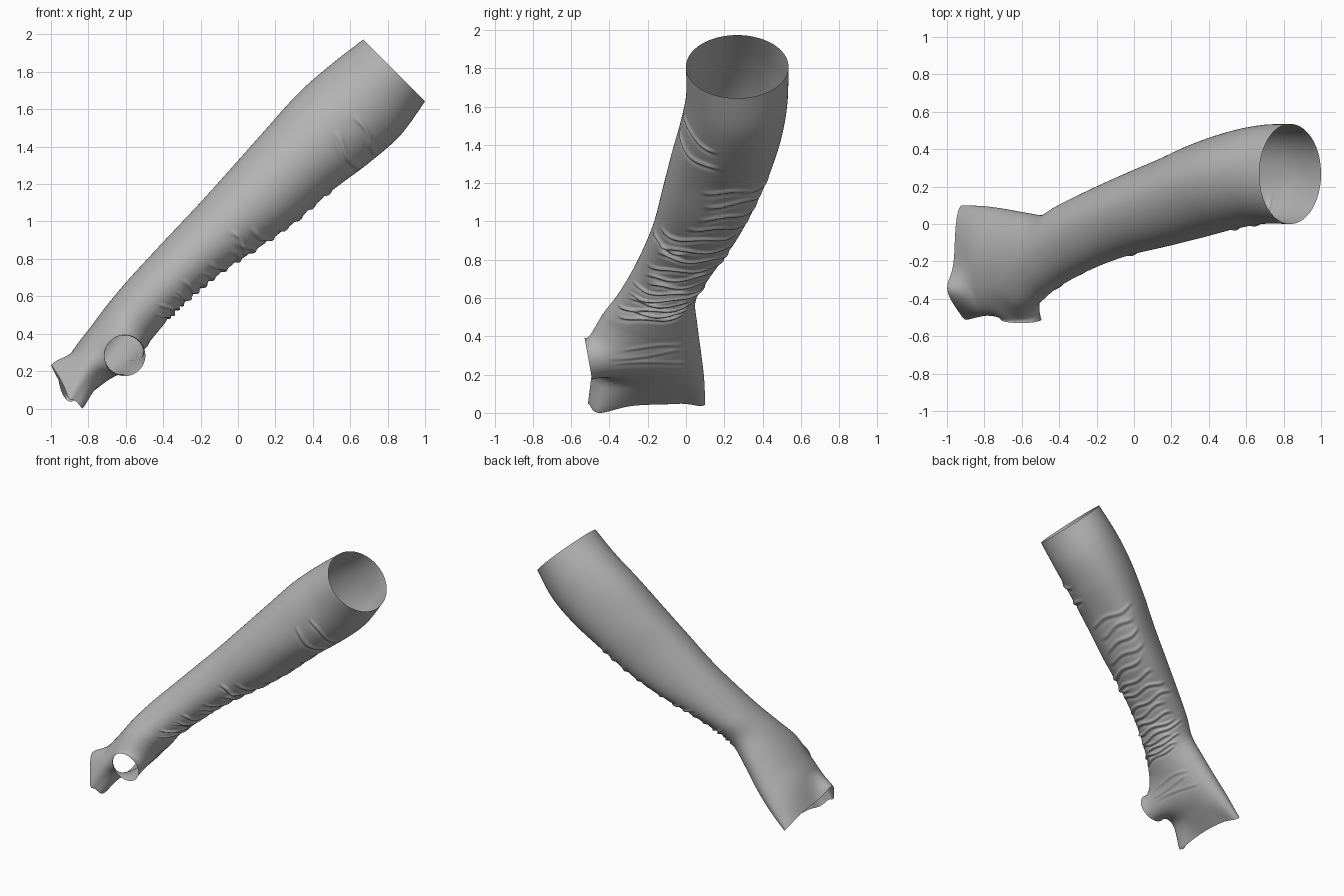
import bpy, bmesh, math, random
from mathutils import Vector

random.seed(4)
cube = bpy.data.objects.get("Cube")
if cube:
    bpy.data.objects.remove(cube, do_unlink=True)

# Cross-sections from elbow to knuckles:
# upper x, z / lower x, z / front y, back y / lean of the back edge in x, z
SECTIONS = [
    (0.67, 1.97, 1.00, 1.64, 0.00, 0.535, 0.00, 0.00),
    (0.49, 1.83, 0.87, 1.46, 0.00, 0.53, 0.02, -0.02),
    (0.32, 1.68, 0.70, 1.31, -0.03, 0.50, 0.04, -0.04),
    (0.14, 1.48, 0.50, 1.16, -0.08, 0.44, 0.05, -0.05),
    (-0.02, 1.30, 0.30, 0.99, -0.125, 0.36, 0.05, -0.05),
    (-0.20, 1.10, 0.10, 0.85, -0.17, 0.275, 0.04, -0.04),
    (-0.36, 0.93, -0.08, 0.73, -0.23, 0.19, 0.02, -0.02),
    (-0.50, 0.78, -0.23, 0.61, -0.30, 0.11, 0.00, 0.00),
    (-0.60, 0.67, -0.35, 0.50, -0.37, 0.05, 0.00, 0.00),
    (-0.70, 0.55, -0.46, 0.37, -0.46, 0.06, 0.00, -0.01),
    (-0.79, 0.43, -0.59, 0.23, -0.485, 0.08, 0.00, -0.03),
    (-0.88, 0.31, -0.72, 0.13, -0.49, 0.095, 0.00, -0.05),
    (-0.96, 0.15, -0.845, 0.04, -0.50, 0.10, -0.015, -0.05),
]
LAST = len(SECTIONS) - 1
ROWS_PER, COLS = 26, 112


def section(k):
    """Catmull-Rom blend of the section table at position k."""
    i = min(int(k), LAST - 1)
    t = k - i
    p0, p1, p2, p3 = (SECTIONS[max(0, min(LAST, i + d))] for d in (-1, 0, 1, 2))
    return [0.5 * (2 * b + (c - a) * t + (2 * a - 5 * b + 4 * c - d) * t * t
                   + (3 * b - a - 3 * c + d) * t ** 3)
            for a, b, c, d in zip(p0, p1, p2, p3)]


def smooth(t):
    t = max(0.0, min(1.0, t))
    return t * t * (3 - 2 * t)


def angle_gap(a, b):
    return (a - b + 180) % 360 - 180


# Fabric folds: position, centre angle, half span, height, slant
# (angle 0 = front, 90 = underside, 180 = back)
FOLDS = []
for k in (8.15, 7.95, 7.75, 7.5, 7.25, 6.95, 6.65, 6.3, 5.95, 5.5, 5.1, 4.65):
    FOLDS.append((k, random.uniform(82, 108), random.uniform(55, 85),
                  random.uniform(0.009, 0.014), random.uniform(-0.1, 0.1)))
for k in (4.25, 3.85, 3.45, 3.1):
    FOLDS.append((k, random.uniform(115, 130), random.uniform(42, 60),
                  random.uniform(0.008, 0.011), random.uniform(-0.1, 0.1)))
FOLDS += [(5.15, 45, 38, 0.012, 0.1), (2.2, 42, 42, 0.011, 0.15),
          (1.6, 38, 36, 0.011, 0.15)]
FOLDS += [(9.2, 105, 32, 0.005, 0.0), (9.45, 100, 28, 0.005, 0.0),
          (9.75, 110, 30, 0.005, 0.1)]
PHASE = [random.uniform(0, 6.28) for _ in FOLDS]


def fold_height(k, deg):
    h = 0.0
    for (fk, fa, span, amp, slant), ph in zip(FOLDS, PHASE):
        d = angle_gap(deg, fa)
        if abs(d) > span or abs(k - fk) > 0.6:
            continue
        path = fk + slant * d / span + 0.05 * math.sin(d * 0.09 + ph)
        x = (k - path) / 0.055
        fade = smooth((1 - abs(d) / span) * 2.5)
        h += amp * fade * (math.exp(-x * x) - 0.55 * math.exp(-(x - 1.7) ** 2))
    return h


# Crumpled hem at the knuckles: angle, span, pull
HEM = [(-52, 24, Vector((-0.05, 0.03, 0.09))),
       (0, 18, Vector((0.0, -0.01, -0.045))),
       (42, 24, Vector((0.03, -0.04, -0.06))),
       (130, 20, Vector((-0.005, 0.0, 0.012)))]


def hem_pull(k, deg):
    pull = Vector()
    for angle, span, push in HEM:
        pull += push * math.exp(-(angle_gap(deg, angle) / span) ** 2)
    return pull * smooth((k - 10.8) / 1.2)


# Thumb opening
THUMB_K, THUMB_DEG = 9.9, 34
THUMB_C = Vector((-0.605, -0.51, 0.28))
ALONG, ACROSS = Vector((-0.73, 0, -0.68)), Vector((0.68, 0, -0.73))
THUMB_R, REACH = 0.11, 2.8


def thumb_param(k, deg):
    u = (k - THUMB_K) / 0.45
    v = angle_gap(deg, THUMB_DEG) / 34
    return math.hypot(u, v), math.atan2(v, u)


def thumb_ring(phi):
    p = THUMB_C + THUMB_R * (ALONG * math.cos(phi) + ACROSS * math.sin(phi))
    p.y -= 0.18 * (p.z - THUMB_C.z)
    return p


def surface(k, deg):
    ux, uz, lx, lz, yf, yb, lean_x, lean_z = section(k)
    c = Vector(((ux + lx) / 2, (yf + yb) / 2, (uz + lz) / 2))
    up = Vector(((ux - lx) / 2, 0, (uz - lz) / 2))
    th = math.radians(deg)
    out = Vector((0, -(yb - yf) / 2 * math.cos(th), 0)) - up * math.sin(th)
    lean = Vector((lean_x, 0, lean_z)) * max(0.0, -math.cos(th)) ** 2
    p = c + out + lean + out.normalized() * fold_height(k, deg) + hem_pull(k, deg)
    # draw the cloth out in a cone to the thumb ring
    r, phi = thumb_param(k, deg)
    if r < REACH:
        p = p.lerp(thumb_ring(phi), ((REACH - max(r, 1)) / (REACH - 1)) ** 1.8)
    return p


# Sleeve shell: one open tube with the thumb hole left out
bm = bmesh.new()
rows = LAST * ROWS_PER
grid, inside = [], {}
for i in range(rows + 1):
    ring = []
    for j in range(COLS):
        k, deg = i / ROWS_PER, 360 * j / COLS
        v = bm.verts.new(surface(k, deg))
        inside[v] = thumb_param(k, deg)[0] < 1
        ring.append(v)
    grid.append(ring)
for i in range(rows):
    for j in range(COLS):
        n = (j + 1) % COLS
        quad = (grid[i][j], grid[i][n], grid[i + 1][n], grid[i + 1][j])
        if not all(inside[v] for v in quad):
            bm.faces.new(quad)
bmesh.ops.delete(bm, geom=[v for v in bm.verts if not v.link_faces], context='VERTS')
bmesh.ops.recalc_face_normals(bm, faces=bm.faces[:])

# Stand on the ground
floor = min(v.co.z for v in bm.verts)
for v in bm.verts:
    v.co.z -= floor
for f in bm.faces:
    f.smooth = True

mesh = bpy.data.meshes.new("fingerless_glove_sleeve")
bm.to_mesh(mesh)
bm.free()
sleeve = bpy.data.objects.new("fingerless_glove_sleeve", mesh)
bpy.context.collection.objects.link(sleeve)

# Plain grey cloth
cloth = bpy.data.materials.new("grey_cloth")
cloth.use_nodes = True
colour = (0.45, 0.45, 0.45, 1)
cloth.diffuse_color = colour
bsdf = cloth.node_tree.nodes["Principled BSDF"]
bsdf.inputs["Base Color"].default_value = colour
bsdf.inputs["Roughness"].default_value = 0.8
mesh.materials.append(cloth)
